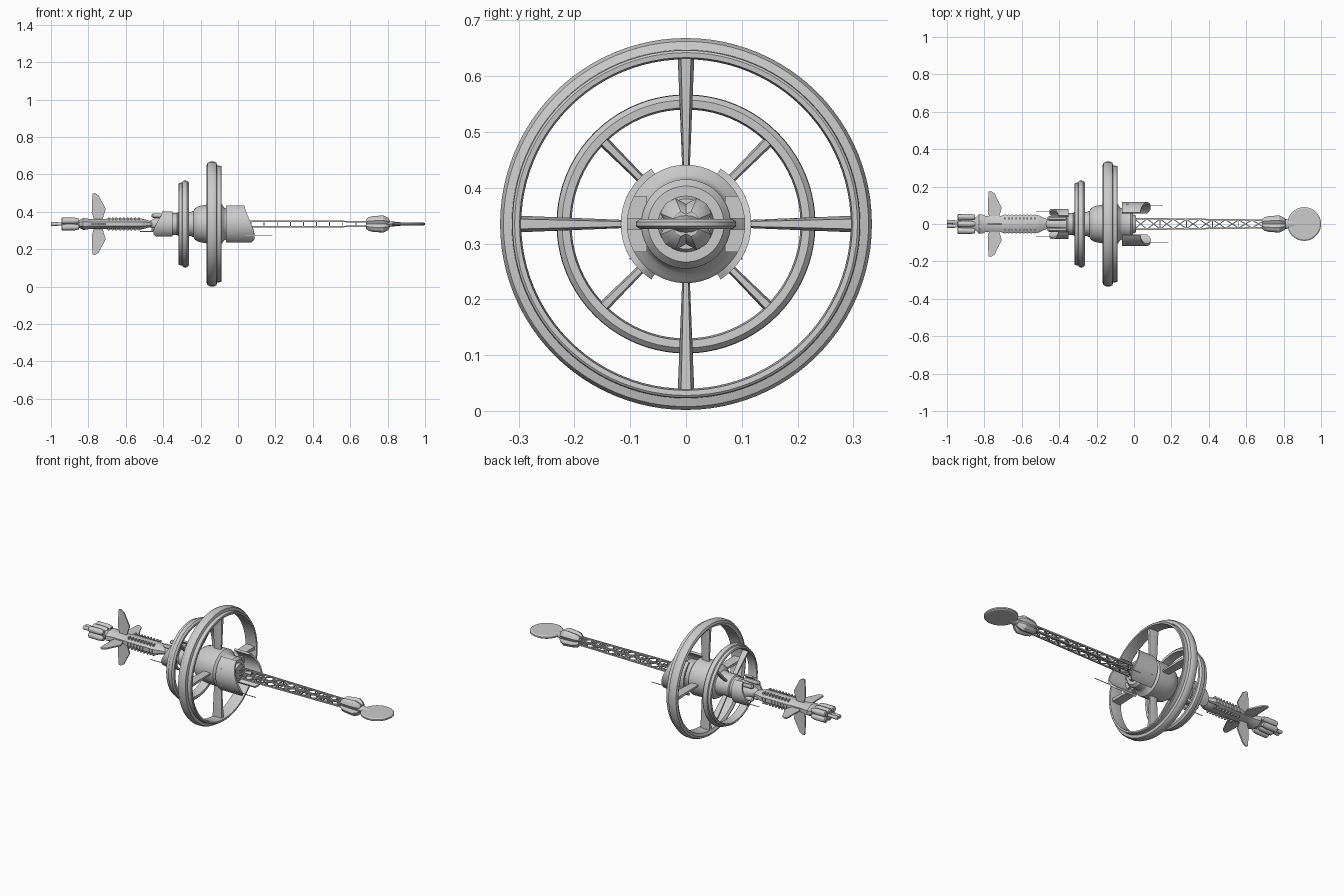
import bpy, bmesh
from math import sin, cos, pi, radians
from mathutils import Vector, Matrix

if "Cube" in bpy.data.objects:
    bpy.data.objects.remove(bpy.data.objects["Cube"])

CZ = 0.335  # height of the long axis


def finish(bm, name):
    bmesh.ops.recalc_face_normals(bm, faces=bm.faces)
    me = bpy.data.meshes.new(name)
    bm.to_mesh(me)
    bm.free()
    ob = bpy.data.objects.new(name, me)
    ob.location.z = CZ
    bpy.context.collection.objects.link(ob)
    return ob


def lathe(name, prof, n=48, sy=1, sz=1, closed=False, mult=(1,), off=0, at=(0, 0)):
    """Revolve (x, r) points about the x axis; closed makes a ring."""
    bm = bmesh.new()
    rows = []
    for x, r in prof:
        rows.append([bm.verts.new((x, at[0] + sy * r * mult[i % len(mult)] * cos(2 * pi * (i + off) / n),
                                   at[1] + sz * r * mult[i % len(mult)] * sin(2 * pi * (i + off) / n)))
                     for i in range(n)])
    pairs = list(zip(rows, rows[1:])) + ([(rows[-1], rows[0])] if closed else [])
    for a, b in pairs:
        for i in range(n):
            j = (i + 1) % n
            bm.faces.new((a[i], a[j], b[j], b[i]))
    if not closed:
        bm.faces.new(rows[0])
        bm.faces.new(rows[-1])
    return finish(bm, name)


def add_beam(bm, a, b, w, h=None):
    a, b = Vector(a), Vector(b)
    d = b - a
    m = Matrix.Translation((a + b) / 2) @ d.to_track_quat('Z', 'Y').to_matrix().to_4x4()
    bmesh.ops.create_cube(bm, size=1, matrix=m @ Matrix.Diagonal((w, h or w, d.length, 1)))


def spoke(name, ang, x, r0, r1, w0, w1, d0, d1):
    """Tapered six-sided spoke, wider at the rim."""
    bm = bmesh.new()
    rows = []
    for r, w, d in ((r0, w0, d0), (r1, w1, d1)):
        rows.append([bm.verts.new((x + px * d, r * cos(ang) - py * w * sin(ang), r * sin(ang) + py * w * cos(ang)))
                     for px, py in ((-1, -.6), (0, -1), (1, -.6), (1, .6), (0, 1), (-1, .6))])
    for i in range(6):
        j = (i + 1) % 6
        bm.faces.new((rows[0][i], rows[0][j], rows[1][j], rows[1][i]))
    bm.faces.new(rows[0])
    bm.faces.new(rows[1])
    finish(bm, name)


def shell(name, side, r, t, half, x0, top, bottom):
    """Curved side panel whose free edge slants from top to bottom."""
    bm = bmesh.new()
    rows = []
    n = 16
    for i in range(n + 1):
        f = i / n
        a = radians(half * (1 - 2 * f))
        s = min(1, 1.25 * f)
        x1 = top + (bottom - top) * (s * s * (3 - 2 * s)) - (bottom - top) * .35 * max(0, f - .9) * 10
        rows.append([bm.verts.new((x, side * q * cos(a), q * sin(a)))
                     for x, q in ((x0, r), (x1, r), (x1, r - t), (x0, r - t))])
    for a, b in zip(rows, rows[1:]):
        for i in range(4):
            j = (i + 1) % 4
            bm.faces.new((a[i], a[j], b[j], b[i]))
    bm.faces.new(rows[0])
    bm.faces.new(rows[-1])
    finish(bm, name)


# central hub
lathe("hub", [(-.47, .018), (-.45, .028), (-.41, .042), (-.36, .048), (-.352, .058), (-.325, .058), (-.32, .065),
              (-.25, .065), (-.238, .07), (-.232, .082), (-.215, .094), (-.19, .1), (-.165, .104), (-.09, .106),
              (-.083, .1), (-.075, .088), (-.06, .08), (-.02, .08), (-.005, .068), (-.005, .05), (.01, .045)])

# habitat rings
lathe("large_ring", [(-.168, .314), (-.163, .326), (-.15, .333), (-.127, .333), (-.115, .327), (-.111, .312),
                     (-.09, .311), (-.087, .307), (-.088, .298), (-.12, .295), (-.16, .299)], 96, closed=True)
lathe("small_ring", [(-.318, .212), (-.315, .22), (-.299, .221), (-.296, .228), (-.286, .232), (-.272, .231),
                     (-.263, .222), (-.264, .208), (-.29, .205), (-.315, .207)], 80, closed=True)
for k in range(4):
    spoke("large_spoke", k * pi / 2, -.13, .08, .303, .006, .015, .022, .03)
    spoke("small_spoke", k * pi / 2 + pi / 4, -.288, .05, .212, .006, .01, .012, .018)

# side shells, struts, antennas
for s in (-1, 1):
    shell("front_shell", s, .117, .012, 58, -.065, .035, .088)
    shell("rear_shell", s, .081, .01, 56, -.35, -.405, -.452)
    bm = bmesh.new()
    for zz in (-.03, .03):
        add_beam(bm, (-.035, s * .07, zz), (-.035, s * .107, zz), .012, .04)
        add_beam(bm, (-.375, s * .035, zz * .7), (-.375, s * .073, zz * .7), .01, .03)
    finish(bm, "shell_struts")
    bm = bmesh.new()
    add_beam(bm, (.04, s * .1, -.062), (.185 if s < 0 else .155, s * .1, -.062), .003)
    add_beam(bm, (-.43, s * .067, -.04), (-.525, s * .067, -.04), .003)
    finish(bm, "antennas")
    for z in (-.03, .045):
        lathe("rear_pod", [(-.462, .006), (-.455, .012), (-.37, .012), (-.36, .006)], 12, at=(s * .03, z))

# rear fuselage, flattened
FY, FZ = 1, .6
lathe("fuselage", [(-.865, .03), (-.845, .04), (-.828, .057), (-.81, .055), (-.795, .047), (-.71, .047),
                   (-.7, .052), (-.515, .052), (-.505, .047), (-.455, .022), (-.44, .022)], 8, FY, FZ, off=.5)
bm = bmesh.new()
for k in range(9):
    x = -.69 + k * .02
    for s in (-1, 1):
        for y in (-.027, .027):
            add_beam(bm, (x, y - .009, s * .028), (x, y + .009, s * .028), .008, .012)
        add_beam(bm, (x, s * .046, -.011), (x, s * .046, .011), .008, .012)
finish(bm, "fuselage_ribs")

# four tail fins
FIN = [(-.778, .172), (-.765, .176), (-.745, .163), (-.707, .085), (-.715, .06), (-.725, .025), (-.77, .025), (-.782, .065)]
for k in range(4):
    a = k * pi / 2
    sc = 1 if k % 2 == 0 else .94
    bm = bmesh.new()
    vs = [[bm.verts.new((x, sc * r * cos(a) - t * sin(a), sc * r * sin(a) + t * cos(a))) for x, r in FIN]
          for t in (-.004, .004)]
    bm.faces.new(vs[0])
    bm.faces.new(vs[1])
    for i in range(len(FIN)):
        j = (i + 1) % len(FIN)
        bm.faces.new((vs[0][i], vs[0][j], vs[1][j], vs[1][i]))
    finish(bm, "tail_fin")

# engine cluster
for y in (-.037, 0, .037):
    for z in (-.017, .017):
        lathe("engine_tube", [(-.945, .012), (-.94, .017), (-.875, .017), (-.85, .012)], 12, at=(y, z))
lathe("engine_core", [(-.925, .04), (-.85, .04)], 12, 1, .5)
for y in (-.011, .011):
    lathe("exhaust_nozzle", [(-1, .01), (-.985, .011), (-.96, .009), (-.92, .009)], 12, at=(y, 0))

# truss boom
bm = bmesh.new()
CELLS = 10


def node(k, sy, sz):
    f = k / CELLS
    return (f * .7, sy * (.029 - .009 * f), sz * (.015 - .002 * f))


for sy in (-1, 1):
    for sz in (-1, 1):
        add_beam(bm, node(0, sy, sz), node(CELLS, sy, sz), .008)
for k in range(CELLS):
    for s in (-1, 1):
        add_beam(bm, node(k, -1, s), node(k + 1, 1, s), .005)
        add_beam(bm, node(k, 1, s), node(k + 1, -1, s), .005)
        add_beam(bm, node(k, s, -1), node(k, s, 1), .005)
    if k % 2 == 0:
        add_beam(bm, node(k, -1, 1), node(k, 1, 1), .005)
        add_beam(bm, node(k, -1, -1), node(k, 1, -1), .005)
finish(bm, "truss_boom")

# petalled head and dish
lathe("boom_head", [(.685, .028), (.7, .04), (.72, .045), (.775, .05), (.8, .038), (.81, .024)], 16,
      mult=(.72, 1, 1.04, 1))
lathe("dish_neck", [(.79, .034), (.815, .026), (.85, .02), (.88, .015)], 16, 1, .55)
bm = bmesh.new()
rows = [[bm.verts.new((.91 + r * cos(2 * pi * i / 48), r * sin(2 * pi * i / 48), z)) for i in range(48)]
        for r, z in ((.082, -.009), (.09, -.004), (.09, .004), (.082, .009))]
for a, b in zip(rows, rows[1:]):
    for i in range(48):
        bm.faces.new((a[i], a[(i + 1) % 48], b[(i + 1) % 48], b[i]))
bm.faces.new(rows[0])
bm.faces.new(rows[-1])
finish(bm, "dish")

# smooth shading with sharp edges
for ob in bpy.data.objects:
    ob.select_set(True)
    bpy.context.view_layer.objects.active = ob
bpy.ops.object.shade_smooth_by_angle(angle=radians(30))
